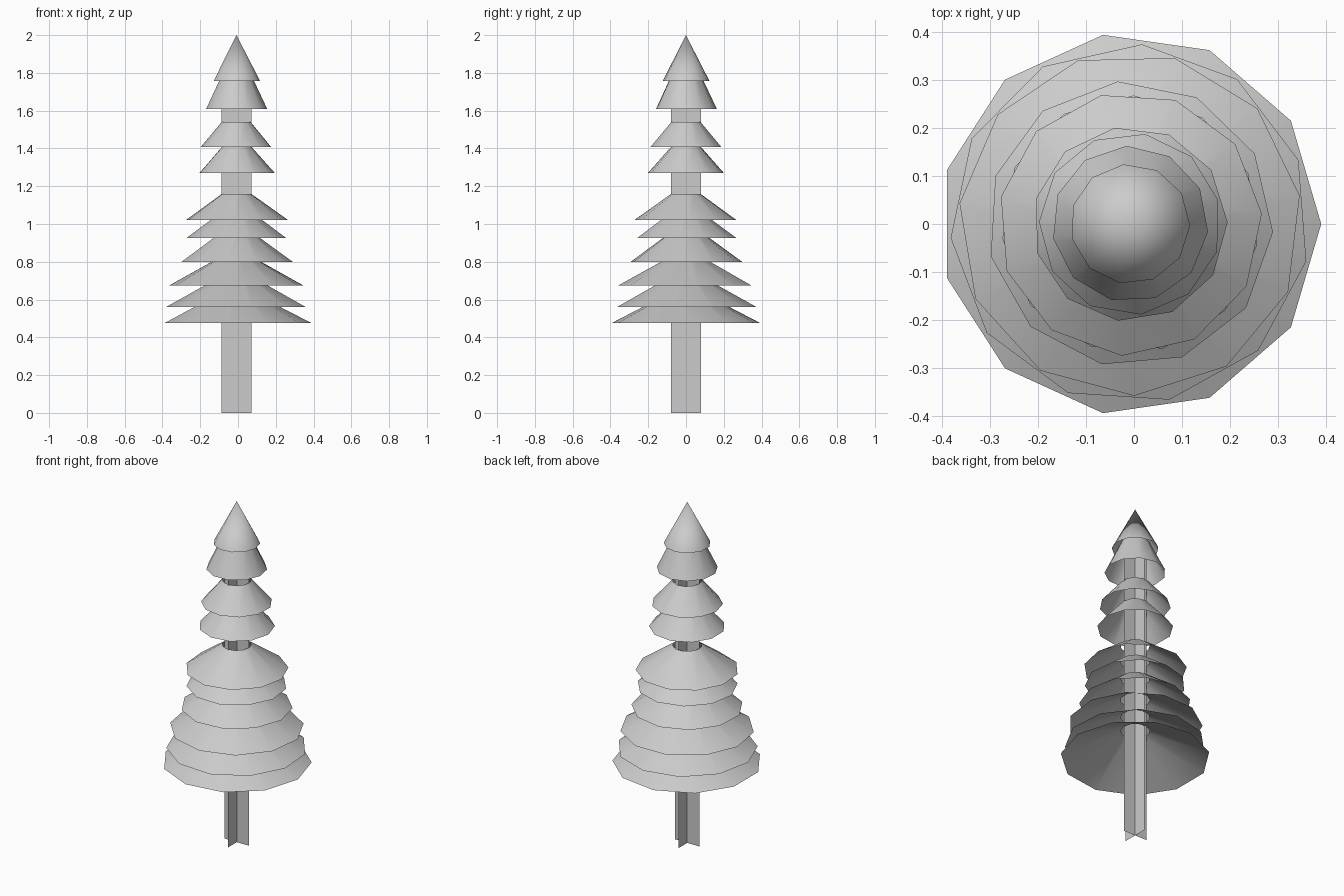
import bpy, bmesh
from math import radians, sin, cos, pi

if "Cube" in bpy.data.objects:
    bpy.data.objects.remove(bpy.data.objects["Cube"])

CX = -0.008     # trunk axis
SIDES = 11
HOLE = 0.078    # inner radius of the branch skirts


def make_object(name, bm, smooth=False):
    mesh = bpy.data.meshes.new(name)
    bm.to_mesh(mesh)
    bm.free()
    for p in mesh.polygons:
        p.use_smooth = smooth
    obj = bpy.data.objects.new(name, mesh)
    obj.location.x = CX
    bpy.context.collection.objects.link(obj)


def ring(bm, r, z, phase):
    return [bm.verts.new((r * cos(a), r * sin(a), z))
            for a in (radians(phase) + 2 * pi * i / SIDES for i in range(SIDES))]


def skirt(name, r, z0, z1, phase, tip=False):
    # open cone, with a hole at the top unless it is the tip
    bm = bmesh.new()
    low = ring(bm, r, z0, phase)
    high = [bm.verts.new((0, 0, z1))] if tip else ring(bm, HOLE, z1, phase)
    for i in range(SIDES):
        j = (i + 1) % SIDES
        bm.faces.new((low[i], low[j], high[0]) if tip
                     else (low[i], low[j], high[j], high[i]))
    make_object(name, bm, smooth=True)


# trunk: two crossed upright planes
bm = bmesh.new()
for dx, dy in ((0.079, 0), (0, 0.079)):
    bm.faces.new([bm.verts.new((s * dx, s * dy, z))
                  for s, z in ((-1, 0), (1, 0), (1, 1.76), (-1, 1.76))])
make_object("trunk", bm)

# branch skirts: radius, bottom z, top z, turn in degrees
TIERS = [
    (0.398, 0.475, 0.64, 0),
    (0.375, 0.56, 0.725, 20.8),
    (0.358, 0.675, 0.83, 9.5),
    (0.298, 0.80, 0.96, 29.5),
    (0.268, 0.925, 1.065, 23),
    (0.275, 1.02, 1.16, 4.5),
    (0.203, 1.27, 1.41, 1),
    (0.190, 1.407, 1.54, 15),
    (0.163, 1.61, 1.79, 27),
]
for n, tier in enumerate(TIERS, 1):
    skirt(f"branch_skirt_{n}", *tier)

# pointed treetop
skirt("treetop", 0.125, 1.757, 2.0, 31, tip=True)
